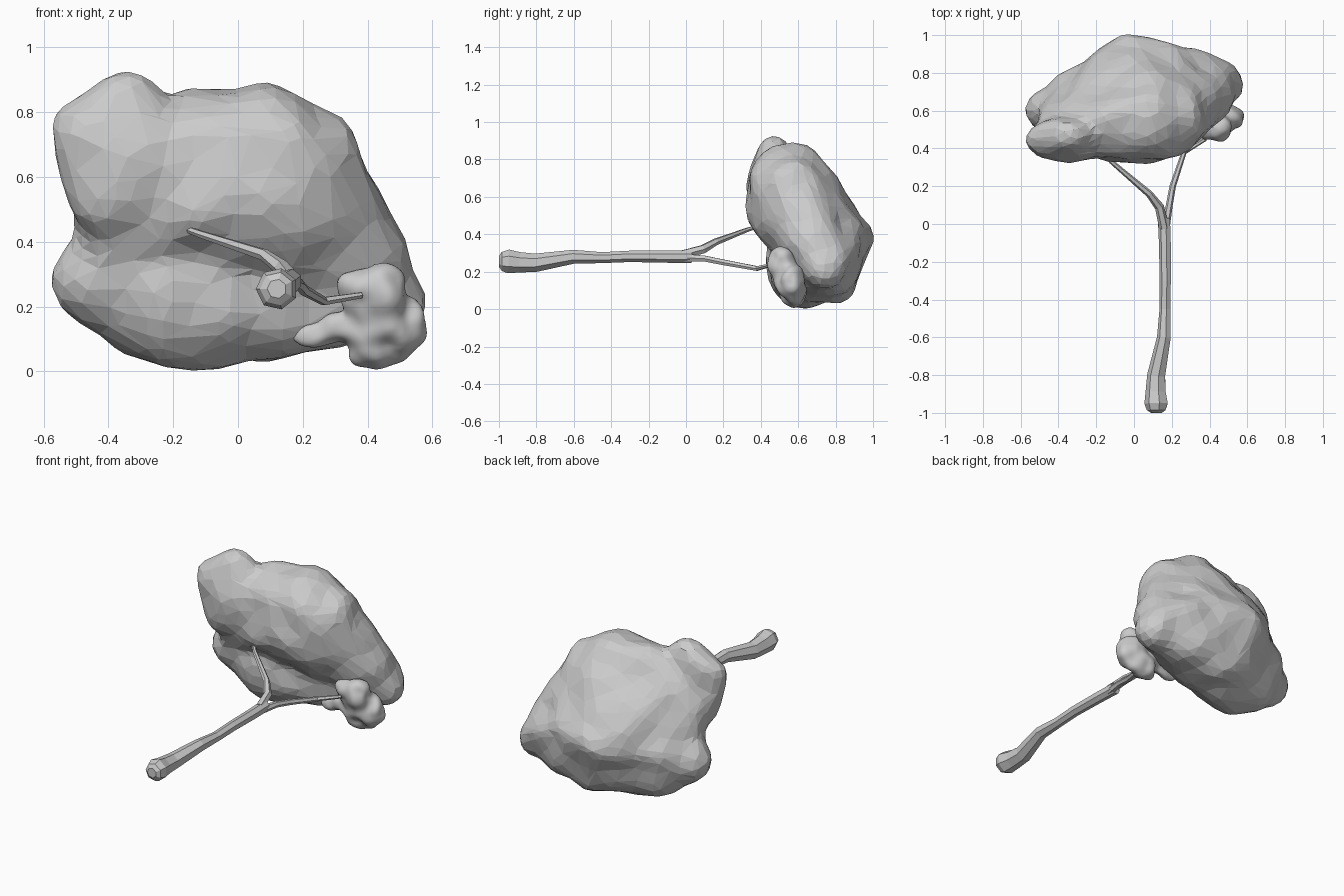
import bpy
import bmesh
from math import cos, sin, tau
from mathutils import Vector, Matrix, noise

cube = bpy.data.objects.get("Cube")
if cube:
    bpy.data.objects.remove(cube)

grey = bpy.data.materials.new("plain grey")
grey.use_nodes = True
COLOUR = (0.6, 0.6, 0.6, 1)
grey.diffuse_color = COLOUR
grey.node_tree.nodes["Principled BSDF"].inputs["Base Color"].default_value = COLOUR


def add_object(name, bm):
    mesh = bpy.data.meshes.new(name)
    bm.to_mesh(mesh)
    bm.free()
    mesh.materials.append(grey)
    obj = bpy.data.objects.new(name, mesh)
    bpy.context.collection.objects.link(obj)
    return obj


def bake(obj):
    """Replace the mesh by its modified result."""
    graph = bpy.context.evaluated_depsgraph_get()
    mesh = bpy.data.meshes.new_from_object(obj.evaluated_get(graph))
    obj.modifiers.clear()
    obj.data = mesh


def add_hull(bm, lobes):
    """Stretch one convex skin over a group of ellipsoids."""
    sphere = bmesh.new()
    bmesh.ops.create_icosphere(sphere, subdivisions=3, radius=1)
    points = []
    for centre, radii in lobes:
        place = Matrix.Translation(centre) @ Matrix.Diagonal((*radii, 1))
        points += [bm.verts.new(place @ v.co) for v in sphere.verts]
    sphere.free()
    bmesh.ops.convex_hull(bm, input=points)
    loose = [v for v in points if v.is_valid and not v.link_faces]
    bmesh.ops.delete(bm, geom=loose, context="VERTS")


def blob(name, groups, voxel, smoothing):
    """Fuse several hulls into one softened skin."""
    bm = bmesh.new()
    for lobes in groups:
        add_hull(bm, lobes)
    bmesh.ops.recalc_face_normals(bm, faces=bm.faces)
    obj = add_object(name, bm)
    remesh = obj.modifiers.new("fuse", "REMESH")
    remesh.mode = "VOXEL"
    remesh.voxel_size = voxel
    soften = obj.modifiers.new("soften", "SMOOTH")
    soften.factor = 0.5
    soften.iterations = smoothing
    bake(obj)
    return obj


def roughen(obj, bump, scale):
    """Push the skin in and out for a lumpy foliage surface."""
    verts = obj.data.vertices
    normals = [v.normal.copy() for v in verts]
    for v, n in zip(verts, normals):
        v.co += n * bump * noise.noise(v.co * scale)


def limb(name, path, sides):
    """Tapered faceted tube through (x, y, z, radius) stations."""
    bm = bmesh.new()
    points = [Vector(p[:3]) for p in path]
    rings = []
    for i, (point, station) in enumerate(zip(points, path)):
        along = points[min(i + 1, len(path) - 1)] - points[max(i - 1, 0)]
        turn = along.to_track_quat("Z", "Y").to_matrix()
        rings.append([bm.verts.new(point + turn @ Vector(
            (cos(tau * k / sides), sin(tau * k / sides), 0)) * station[3])
            for k in range(sides)])
    for a, b in zip(rings, rings[1:]):
        for k in range(sides):
            j = (k + 1) % sides
            bm.faces.new((a[k], a[j], b[j], b[k]))
    bm.faces.new(rings[0][::-1])
    bm.faces.new(rings[-1])
    bmesh.ops.recalc_face_normals(bm, faces=bm.faces)
    return add_object(name, bm)


# Large faceted crown
dome = ((0.07, 0.56, 0.59), (0.33, 0.24, 0.295))
dome_left = ((-0.14, 0.53, 0.67), (0.16, 0.18, 0.20))
dome_chin = ((-0.10, 0.47, 0.50), (0.15, 0.145, 0.14))
rear_bump = ((-0.06, 0.86, 0.37), (0.13, 0.145, 0.13))
rear_shoulder = ((0.18, 0.84, 0.40), (0.13, 0.125, 0.13))
rear_low = ((0.06, 0.79, 0.20), (0.20, 0.145, 0.17))
right_lobe = ((0.45, 0.74, 0.24), (0.13, 0.135, 0.14))
left_end = ((-0.41, 0.60, 0.29), (0.155, 0.125, 0.18))
crown = blob("main_crown", [
    [dome, dome_left, dome_chin, rear_bump, rear_shoulder],
    [dome, right_lobe],
    [left_end, right_lobe, rear_bump, rear_shoulder, rear_low,   # lower mass
     ((-0.14, 0.64, 0.22), (0.29, 0.20, 0.22)),
     ((-0.20, 0.59, 0.28), (0.24, 0.17, 0.15))],
    [((-0.34, 0.465, 0.775), (0.17, 0.11, 0.145)),               # upper lobe
     ((-0.34, 0.46, 0.66), (0.17, 0.14, 0.15)),
     ((-0.52, 0.45, 0.77), (0.07, 0.07, 0.07)),
     ((-0.36, 0.47, 0.52), (0.16, 0.13, 0.13))],
    [dome_left, dome_chin, rear_bump,                            # filling between lobes
     ((-0.33, 0.51, 0.62), (0.15, 0.14, 0.17)),
     ((-0.37, 0.56, 0.43), (0.15, 0.14, 0.13))],
], 0.02, 24)
roughen(crown, 0.025, 6)
facets = crown.modifiers.new("facets", "DECIMATE")
facets.ratio = 0.06
bake(crown)

# Small smooth crown on the lower branch
middle = ((0.39, 0.56, 0.15), (0.07, 0.055, 0.07))
small = blob("small_crown", [
    [((0.42, 0.51, 0.245), (0.11, 0.07, 0.095)),
     ((0.45, 0.545, 0.15), (0.09, 0.07, 0.08))],
    [((0.485, 0.56, 0.14), (0.10, 0.075, 0.10)),
     ((0.42, 0.575, 0.08), (0.09, 0.065, 0.08)), middle],
    [middle, ((0.205, 0.56, 0.105), (0.05, 0.028, 0.028))],
], 0.01, 20)
roughen(small, 0.02, 14)
for face in small.data.polygons:
    face.use_smooth = True

# Trunk with a rounded, swollen foot
limb("trunk", [
    (0.12, -1.0, 0.255, 0.03), (0.12, -0.985, 0.255, 0.052),
    (0.12, -0.95, 0.255, 0.065), (0.117, -0.89, 0.25, 0.056),
    (0.12, -0.8, 0.248, 0.05), (0.16, -0.6, 0.28, 0.038),
    (0.165, -0.45, 0.275, 0.03), (0.167, -0.3, 0.282, 0.031),
    (0.165, -0.1, 0.28, 0.033), (0.16, 0.03, 0.28, 0.034)], 7)

# Forked branches
limb("upper_branch", [
    (0.16, -0.02, 0.29, 0.027), (0.135, 0.09, 0.32, 0.025),
    (0.08, 0.16, 0.36, 0.019), (-0.12, 0.33, 0.425, 0.012),
    (-0.16, 0.38, 0.44, 0.01)], 6)
limb("lower_branch", [
    (0.165, -0.02, 0.275, 0.024), (0.187, 0.1, 0.27, 0.018),
    (0.205, 0.2, 0.25, 0.017), (0.265, 0.38, 0.217, 0.014),
    (0.38, 0.45, 0.235, 0.01)], 6)
